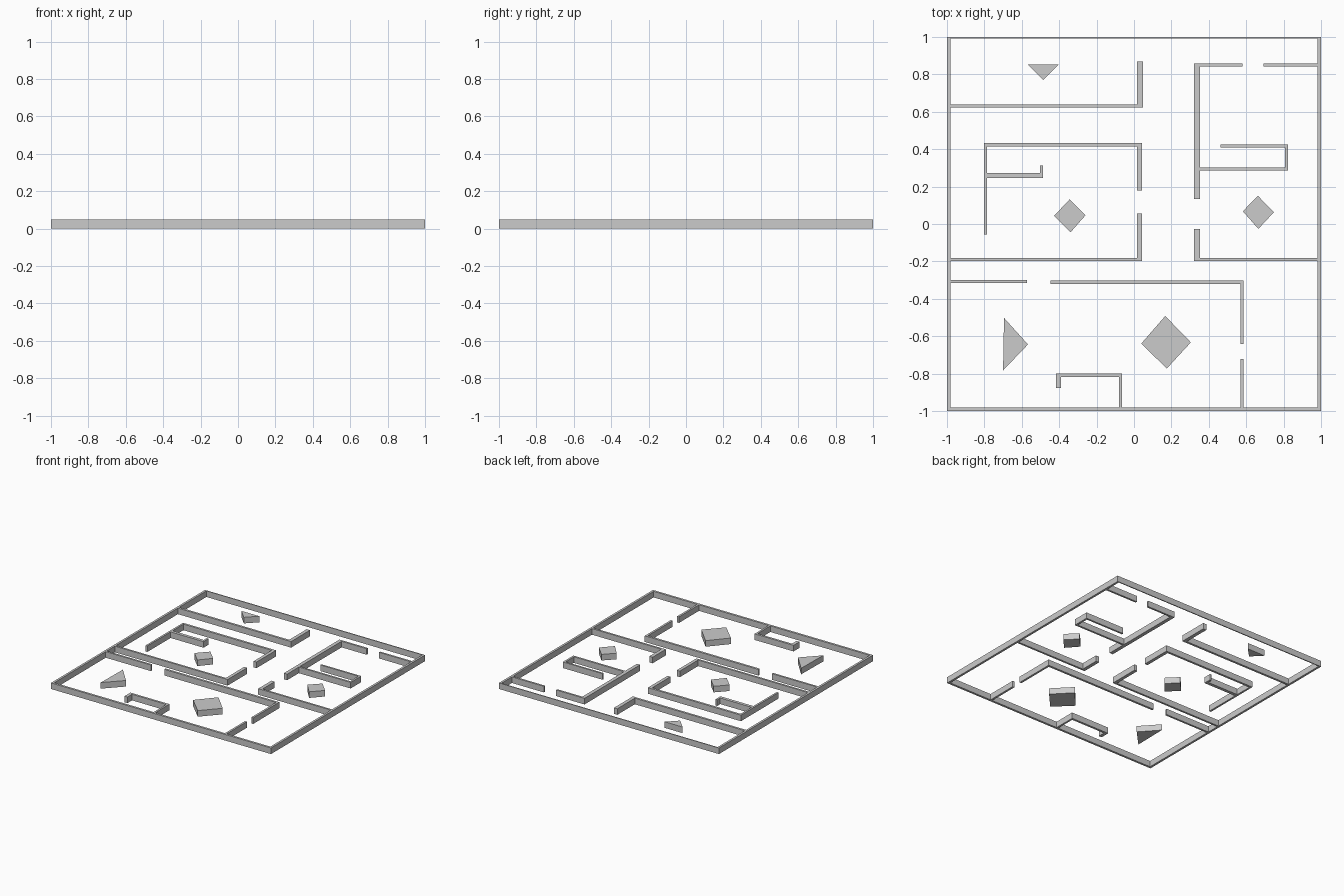
import bpy
from mathutils import Vector

if "Cube" in bpy.data.objects:
    bpy.data.objects.remove(bpy.data.objects["Cube"])

H = 0.05          # common height of everything
T = 0.016         # standard thin wall


def make(name, verts, faces):
    me = bpy.data.meshes.new(name)
    me.from_pydata(verts, [], faces)
    me.validate()
    ob = bpy.data.objects.new(name, me)
    bpy.context.collection.objects.link(ob)
    return ob


def prism(name, outline):
    """Solid block extruded from a counter-clockwise plan outline."""
    n = len(outline)
    verts = [(x, y, z) for z in (0, H) for x, y in outline]
    faces = [tuple(reversed(range(n))), tuple(range(n, 2 * n))]
    faces += [(i, (i + 1) % n, (i + 1) % n + n, i + n) for i in range(n)]
    return make(name, verts, faces)


def wall(name, pts, widths, closed=False):
    """Mitred right-angle wall along a centre line, one width per segment."""
    pts = [Vector(p) for p in pts]
    n = len(pts)
    segs = n if closed else n - 1
    offs = []
    for i in range(segs):
        d = (pts[(i + 1) % n] - pts[i]).normalized()
        offs.append(Vector((-d.y, d.x)) * widths[i] / 2)
    verts, faces = [], []
    for i, p in enumerate(pts):
        o = Vector((0, 0))
        if closed or i > 0:
            o += offs[i - 1]
        if i < segs:
            o += offs[i]
        l, r = p + o, p - o
        verts += [(r.x, r.y, 0), (r.x, r.y, H), (l.x, l.y, H), (l.x, l.y, 0)]
    for i in range(segs):
        a, b = 4 * i, 4 * ((i + 1) % n)
        for k in range(4):
            m = (k + 1) % 4
            faces.append((a + k, b + k, b + m, a + m))
    if not closed:
        e = 4 * (n - 1)
        faces += [(0, 1, 2, 3), (e + 3, e + 2, e + 1, e)]
    return make(name, verts, faces)


# Outer boundary
wall("outer_frame", [(-.991, -.991), (.991, -.991), (.991, .996), (-.991, .996)],
     [.018, .018, .008, .018], closed=True)

E = 0.982         # inner face of the outer frame

# Upper left room
wall("upper_left_wall", [(-E, .631), (.032, .631), (.032, .868)], [.018, .03])

# Right hand room
wall("right_room_wall", [(.337, .135), (.337, .85), (.58, .85)], [.03, T])
wall("right_room_lintel", [(.692, .85), (E, .85)], [T])
wall("right_room_alcove", [(.352, .295), (.815, .295), (.815, .417), (.462, .417)],
     [T, T, .015])
wall("right_room_lower_wall", [(.337, -.026), (.337, -.189), (E, -.189)], [.03, T])

# Middle left room
wall("middle_room_wall", [(-.794, -.055), (-.794, .423), (.03, .423), (.03, .178)],
     [T, .018, .027])
wall("middle_room_hook", [(-.786, .26), (-.494, .26), (-.494, .312)], [.026, T])
wall("middle_room_lower_wall", [(-E, -.189), (.03, -.189), (.03, .057)], [T, .027])

# Lower room
wall("lower_room_stub", [(-E, -.307), (-.572, -.307)], [T])
wall("lower_room_wall", [(-.446, -.311), (.578, -.311), (.578, -.641)], [.018, .017])
wall("lower_room_side_wall", [(.578, -.722), (.578, -E)], [.017])
wall("lower_room_alcove", [(-.404, -.877), (-.404, -.809), (-.071, -.809), (-.071, -E)],
     [.027, .018, T])

# Free-standing blocks
prism("upper_triangle_block", [(-.567, .853), (-.486, .77), (-.403, .853)])
prism("lower_triangle_block", [(-.70, -.783), (-.567, -.644), (-.695, -.502)])
prism("middle_diamond_block", [(-.427, .044), (-.339, -.044), (-.259, .047), (-.344, .132)])
prism("right_diamond_block", [(.582, .068), (.665, -.026), (.748, .063), (.662, .151)])
prism("lower_diamond_block", [(.039, -.639), (.175, -.773), (.304, -.633), (.167, -.492)])
